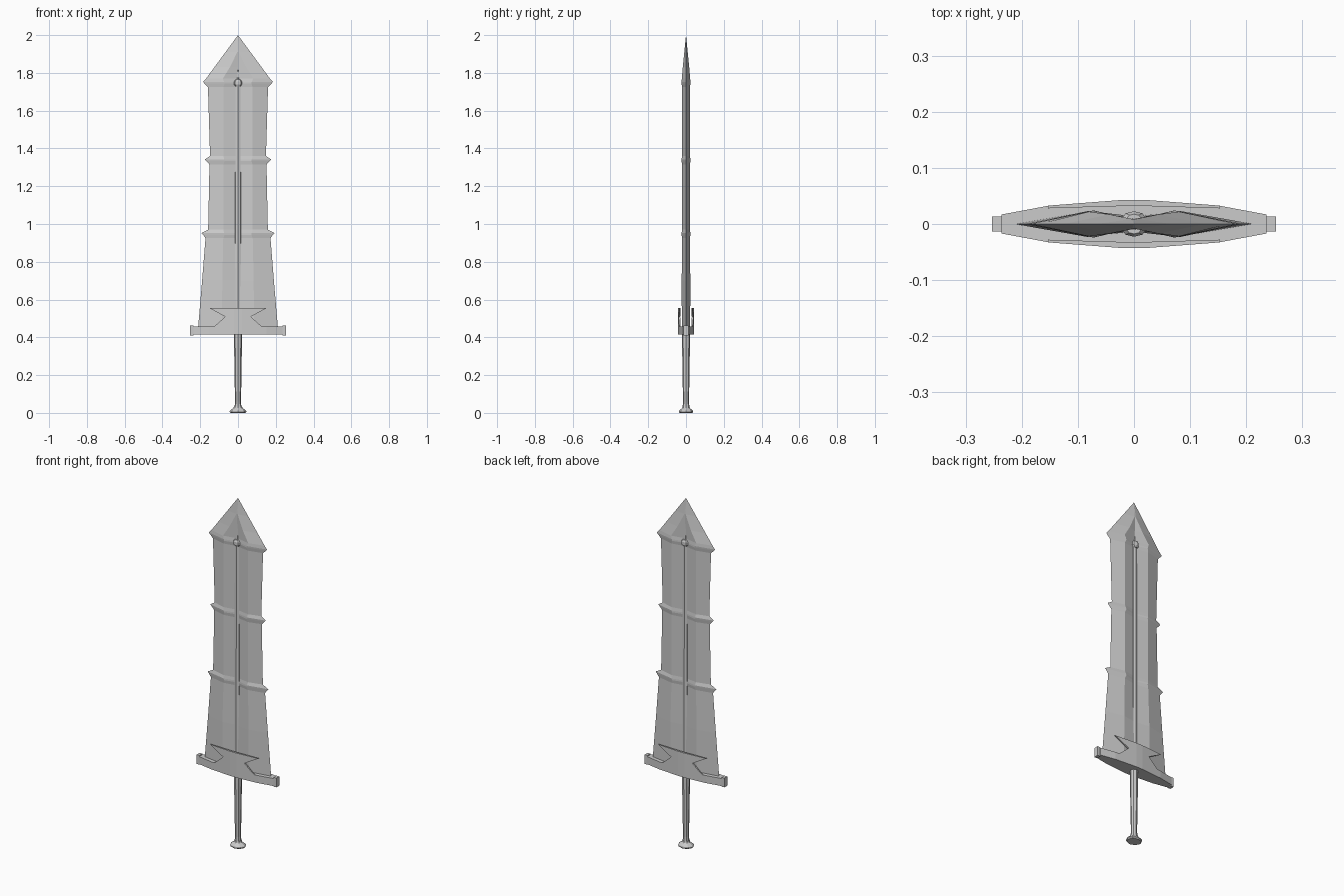
import bpy, math

if "Cube" in bpy.data.objects:
    bpy.data.objects.remove(bpy.data.objects["Cube"])


def make(name, verts, faces):
    me = bpy.data.meshes.new(name)
    me.from_pydata(verts, [], faces)
    me.validate()
    me.update()
    ob = bpy.data.objects.new(name, me)
    bpy.context.collection.objects.link(ob)
    return ob


def loft(name, rings, tip=None):
    """Skin equal-sized rings of points, capped with n-gons or a tip point."""
    n = len(rings[0])
    verts = [p for r in rings for p in r]
    faces = [tuple(reversed(range(n)))]
    for k in range(len(rings) - 1):
        for i in range(n):
            j = (i + 1) % n
            faces.append((k*n + i, k*n + j, (k+1)*n + j, (k+1)*n + i))
    last = (len(rings) - 1) * n
    if tip:
        verts.append(tip)
        faces += [(last + i, last + (i + 1) % n, len(verts) - 1) for i in range(n)]
    else:
        faces.append(tuple(range(last, last + n)))
    return make(name, verts, faces)


def lathe(name, profile, sides=8, sy=1.0, y=0.0):
    """Stack of regular polygons from (radius, z) pairs."""
    rings = []
    for r, z in profile:
        rings.append([(r*math.cos(a), y + sy*r*math.sin(a), z)
                      for a in (2*math.pi*i/sides for i in range(sides))])
    return loft(name, rings)


# blade: each level is z, edge x, ridge x, ridge y, centre y
levels = [(0.43, 0.213, 0.085, 0.022, 0.014), (0.70, 0.190, 0.083, 0.023, 0.011)]
for z, below, spike, above in ((0.95, 0.172, 0.193, 0.158),
                               (1.34, 0.151, 0.176, 0.148),
                               (1.75, 0.159, 0.185, None)):
    levels.append((z - 0.025, below, 0.078, 0.020, 0.007))
    levels.append((z - 0.007, spike - 0.008, 0.071, 0.024, 0.007))
    levels.append((z + 0.002, spike, 0.073, 0.024, 0.007))
    if above:
        levels.append((z + 0.02, above, 0.078, 0.020, 0.007))
levels += [(1.77, 0.169, 0.080, 0.022, 0.006), (1.83, 0.125, 0.043, 0.017, 0.006),
           (1.91, 0.066, 0.004, 0.009, 0.0088)]
rings = [[(ex, 0, z), (rx, ry, z), (0, cy, z), (-rx, ry, z),
          (-ex, 0, z), (-rx, -ry, z), (0, -cy, z), (rx, -ry, z)]
         for z, ex, rx, ry, cy in levels]
loft("blade", rings, tip=(0, 0, 2.0))

# raised rod in the fuller, with a knob and a needle end on each face
lathe("fuller_rod", [(0.022, 0.43), (0.018, 1.75)], 8, 0.8)
for side, s in (("front", -1), ("back", 1)):
    lathe("rod_knob_" + side, [(0.012, 1.728), (0.021, 1.738), (0.021, 1.754), (0.012, 1.765)],
          8, 0.55, s*0.011)
    lathe("rod_needle_" + side, [(0.007, 1.75), (0.001, 1.83)], 6, 1.0, s*0.005)

# crossguard bar, bowed in plan
plan = [(0.236, 0.017), (0.15, 0.033), (0.02, 0.043), (-0.02, 0.043), (-0.15, 0.033), (-0.236, 0.017)]
plan += [(-x, -y) for x, y in plan]
loft("crossguard", [[(x, y, z) for x, y in plan] for z in (0.415, 0.458)])

# guard end caps
for side, s in (("left", -1), ("right", 1)):
    x0, x1 = sorted((s*0.235, s*0.253))
    loft("guard_cap_" + side, [[(x0, -0.013, z), (x1, -0.013, z), (x1, 0.013, z), (x0, 0.013, z)]
                               for z in (0.41, 0.463)])

# flared plates rising from the guard on both faces
outline = [(0.132, 0.455), (0.115, 0.467), (0.068, 0.509), (0.153, 0.556), (0.02, 0.556)]
half = len(outline)


def outer(x):
    return 0.043 - 0.077 * max(0, abs(x) - 0.02)


for side, s in (("front", -1), ("back", 1)):
    cols = outline + [(0.02, 0.455)]
    verts, faces = [], []
    for m in (1, -1):
        for inner in (False, True):
            for x, z in cols:
                y = 0.032 - 0.03 * max(0, abs(x) - 0.02) if inner else outer(x)
                verts.append((m*x, s*y, z))
    n = len(cols)
    for b in (0, 2*n):
        faces += [tuple(range(b, b + n)), tuple(range(b + 2*n - 1, b + n - 1, -1))]
        faces += [(b + i, b + n + i, b + n + i + 1, b + i + 1) for i in range(n - 2)]
        faces.append((b + n - 1, b + 2*n - 1, b + n, b))
    a, c = n - 2, n - 1
    for p, q, r, t in ((a, c, 2*n + c, 2*n + a), (n + a, n + c, 3*n + c, 3*n + a),
                       (a, n + a, 3*n + a, 2*n + a), (c, n + c, 3*n + c, 2*n + c)):
        faces.append((p, q, r, t))
    make("guard_plate_" + side, verts, faces)

# handle and pommel
lathe("handle", [(0.018, 0.03), (0.016, 0.06), (0.021, 0.37), (0.021, 0.42)], 8)
lathe("pommel", [(0.040, 0.0), (0.045, 0.006), (0.043, 0.012), (0.024, 0.026), (0.021, 0.035)], 8, 0.85)

# consistent outward normals
import bmesh
for ob in bpy.context.collection.objects:
    bm = bmesh.new()
    bm.from_mesh(ob.data)
    bmesh.ops.recalc_face_normals(bm, faces=bm.faces)
    bm.to_mesh(ob.data)
    bm.free()
